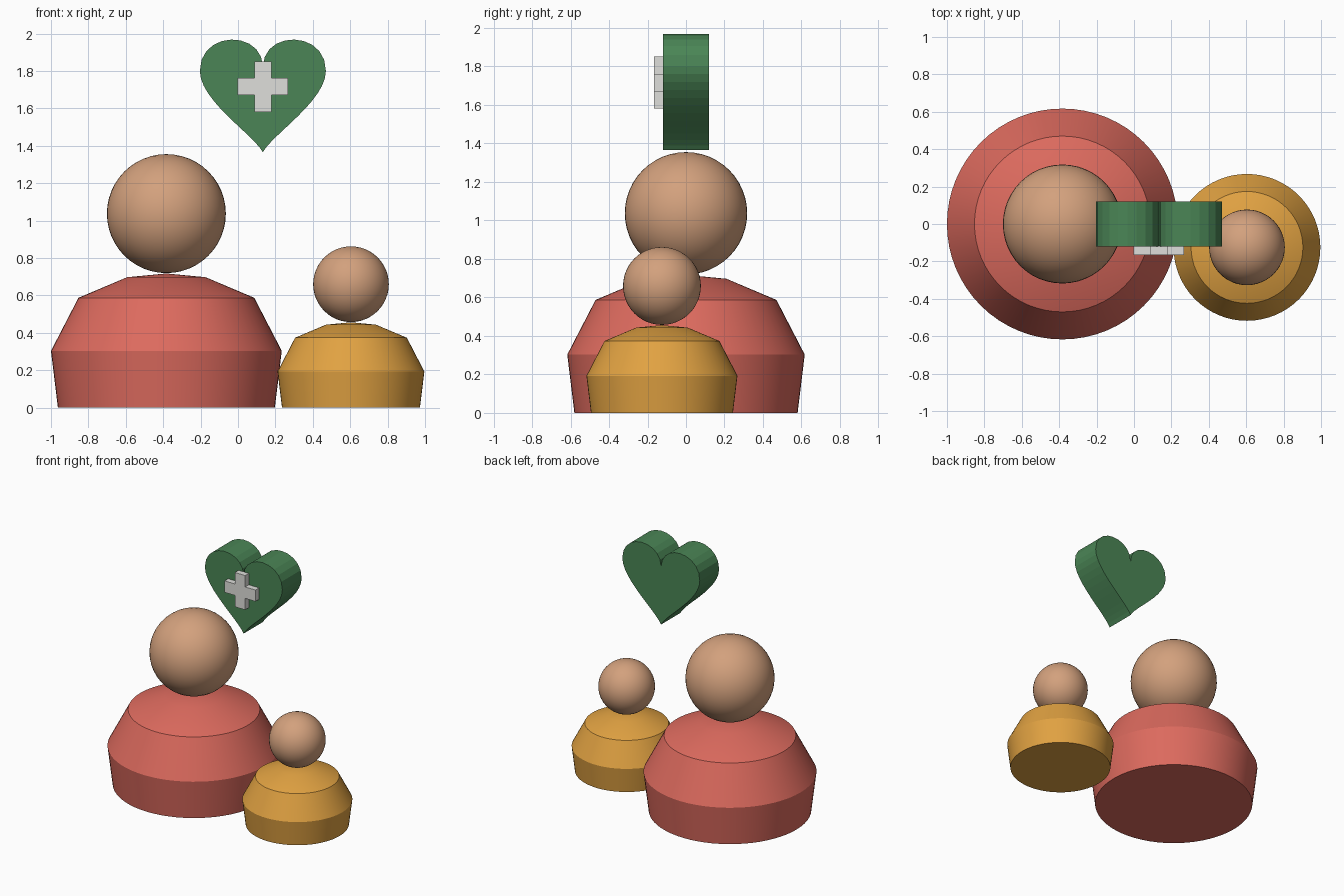
import bpy, bmesh, math
from mathutils import Vector, geometry

cube = bpy.data.objects.get("Cube")
if cube:
    bpy.data.objects.remove(cube, do_unlink=True)


def material(name, rgb):
    m = bpy.data.materials.new(name)
    m.use_nodes = True
    m.diffuse_color = (*rgb, 1)
    m.node_tree.nodes["Principled BSDF"].inputs["Base Color"].default_value = (*rgb, 1)
    return m


red = material("coral red", (0.72, 0.145, 0.112))
gold = material("golden yellow", (0.75, 0.36, 0.054))
skin = material("skin", (0.65, 0.355, 0.205))
green = material("leaf green", (0.069, 0.235, 0.092))
white = material("off white", (0.74, 0.74, 0.71))


def add_object(name, bm, mat, smooth=False):
    bmesh.ops.recalc_face_normals(bm, faces=bm.faces)
    mesh = bpy.data.meshes.new(name)
    bm.to_mesh(mesh)
    bm.free()
    mesh.materials.append(mat)
    obj = bpy.data.objects.new(name, mesh)
    bpy.context.collection.objects.link(obj)
    if smooth:
        bpy.ops.object.select_all(action='DESELECT')
        obj.select_set(True)
        bpy.context.view_layer.objects.active = obj
        bpy.ops.object.shade_smooth_by_angle(angle=math.radians(30))
    return obj


def torso(name, profile, mat):
    """Lathe a radius/height profile around z."""
    bm = bmesh.new()
    verts = [bm.verts.new((r, 0, z)) for r, z in profile]
    edges = [bm.edges.new(pair) for pair in zip(verts, verts[1:])]
    bmesh.ops.spin(bm, geom=verts + edges, cent=(0, 0, 0), axis=(0, 0, 1),
                   angle=math.tau, steps=64, use_duplicate=False)
    bmesh.ops.remove_doubles(bm, verts=bm.verts, dist=0.0005)
    return add_object(name, bm, mat, True)


def person(label, x, y, size, mat):
    profile = [(0, 0), (0.58, 0), (0.617, 0.303), (0.47, 0.587),
               (0.21, 0.697), (0, 0.717)]
    body = torso(label + "_body", profile, mat)
    bm = bmesh.new()
    bmesh.ops.create_uvsphere(bm, u_segments=48, v_segments=24, radius=0.318)
    bmesh.ops.translate(bm, verts=bm.verts, vec=(0, 0, 1.037))
    head = add_object(label + "_head", bm, skin, True)
    for part in (body, head):
        part.location = (x, y, 0)
        part.scale = (size, size, size)


def plate(name, outline, y_front, y_back, mat):
    """Extrude an x/z outline along y."""
    bm = bmesh.new()
    face = bm.faces.new([bm.verts.new((x, y_front, z)) for x, z in outline])
    side = bmesh.ops.extrude_face_region(bm, geom=[face])
    verts = [g for g in side["geom"] if isinstance(g, bmesh.types.BMVert)]
    bmesh.ops.translate(bm, verts=verts, vec=(0, y_back - y_front, 0))
    return add_object(name, bm, mat)


# Two seated figures
person("adult", -0.383, 0, 1, red)
person("child", 0.604, -0.125, 0.636, gold)

# Floating heart: one half from two curves, then mirrored
tip, flank, notch = Vector((0, 1.365)), Vector((0.337, 1.8)), Vector((0, 1.82))
lower = geometry.interpolate_bezier(tip, Vector((0.05, 1.46)), Vector((0.337, 1.64)), flank, 13)
lobe = geometry.interpolate_bezier(flank, Vector((0.337, 2.02)), Vector((0, 2.02)), notch, 11)
half = [(p[0], p[1]) for p in lower + lobe[1:]]
outline = half + [(-x, z) for x, z in reversed(half[1:-1])]
heart_x = 0.133
plate("heart", [(x + heart_x, z) for x, z in outline], -0.12, 0.12, green)

# Raised cross on the heart front
a, b = 0.045, 0.135
corner = [(a, a), (a, b), (-a, b)]
cross = []
for quarter in range(4):
    for x, z in corner:
        for _ in range(quarter):
            x, z = -z, x
        if (x, z) not in cross:
            cross.append((x, z))
plate("cross", [(x + heart_x, z + 1.716) for x, z in cross], -0.165, -0.118, white)
